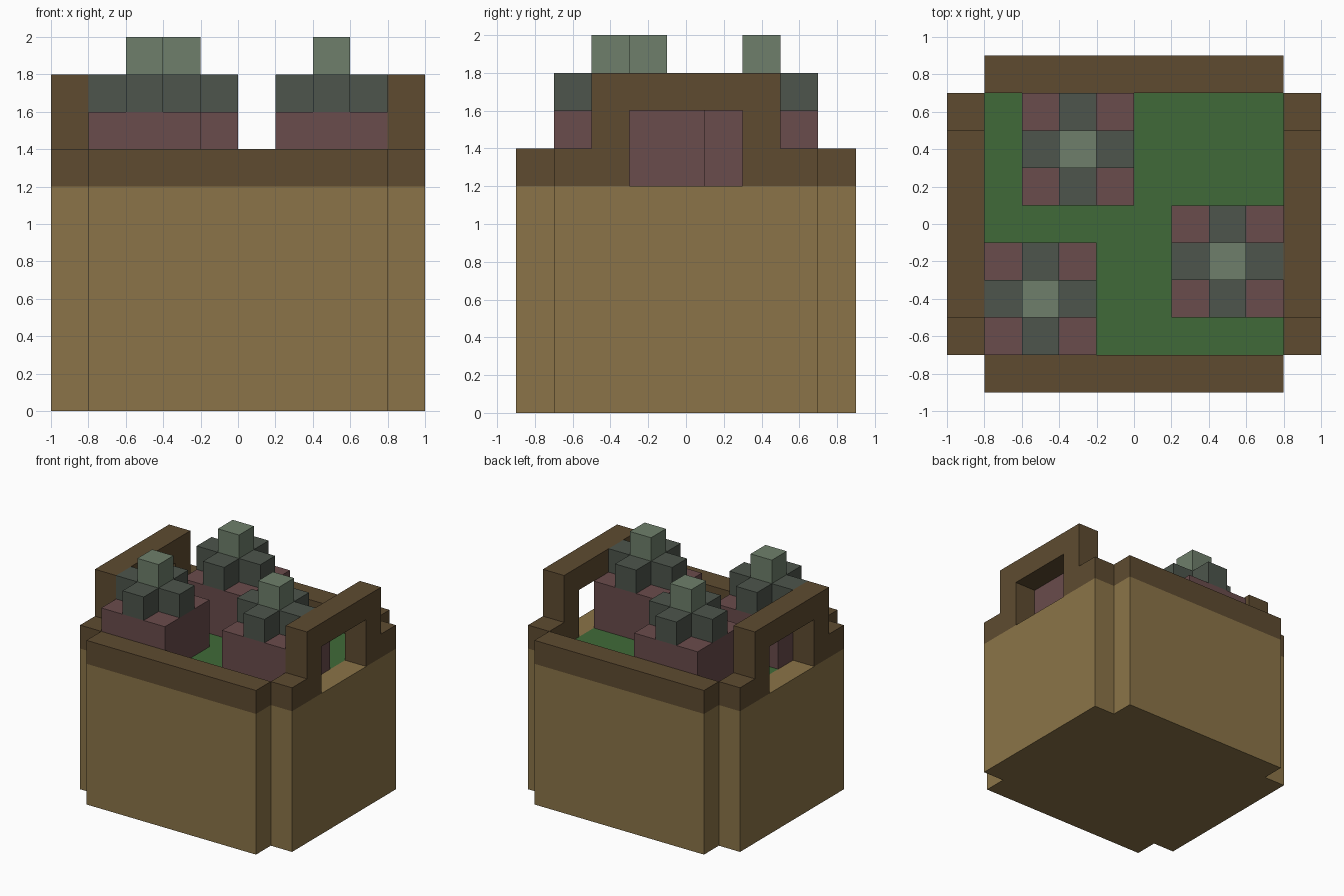
import bpy
import bmesh

if "Cube" in bpy.data.objects:
    bpy.data.objects.remove(bpy.data.objects["Cube"])


def srgb(*rgb):
    """Convert 0-255 display values to linear."""
    lin = [(c / 255 / 12.92) if c < 11 else ((c / 255 + 0.055) / 1.055) ** 2.4 for c in rgb]
    return (*lin, 1.0)


def material(name, *rgb):
    m = bpy.data.materials.new(name)
    m.diffuse_color = srgb(*rgb)
    m.use_nodes = True
    m.node_tree.nodes["Principled BSDF"].inputs["Base Color"].default_value = m.diffuse_color
    return m


TAN = material("tan wicker", 139, 116, 72)
BROWN = material("dark brown trim", 94, 75, 48)
GREEN = material("green lining", 64, 106, 56)
RED = material("dusty red", 106, 76, 76)
SLATE = material("dark grey green", 77, 85, 76)
SAGE = material("light grey green", 110, 127, 107)


def finish(name, bm, *mats):
    bmesh.ops.recalc_face_normals(bm, faces=bm.faces)
    me = bpy.data.meshes.new(name)
    bm.to_mesh(me)
    bm.free()
    for m in mats:
        me.materials.append(m)
    ob = bpy.data.objects.new(name, me)
    bpy.context.collection.objects.link(ob)
    return ob


def prism(name, points, offset, *mats):
    """Extrude a flat outline of 3D points along an offset."""
    bm = bmesh.new()
    face = bm.faces.new([bm.verts.new(p) for p in points])
    ext = bmesh.ops.extrude_face_region(bm, geom=[face], use_keep_orig=True)
    verts = [g for g in ext["geom"] if isinstance(g, bmesh.types.BMVert)]
    bmesh.ops.translate(bm, verts=verts, vec=offset)
    return finish(name, bm, *mats)


def box(name, x0, x1, y0, y1, z0, z1, mat):
    pts = [(x0, y0, z0), (x1, y0, z0), (x1, y1, z0), (x0, y1, z0)]
    return prism(name, pts, (0, 0, z1 - z0), mat)


# Basket body: cross-shaped prism, its top split into a green middle and tan wall tops
quarter = [(1, 0.7), (0.8, 0.7), (0.8, 0.9)]
outline = (quarter + [(-x, y) for x, y in reversed(quarter)]
           + [(-x, -y) for x, y in quarter] + [(x, -y) for x, y in reversed(quarter)])
bm = bmesh.new()
low = [bm.verts.new((x, y, 0)) for x, y in outline]
top = [bm.verts.new((x, y, 1.2)) for x, y in outline]
bm.faces.new(low)
n = len(outline)
for i in range(n):
    j = (i + 1) % n
    bm.faces.new((low[i], low[j], top[j], top[i]))
for i in range(1, n, 3):
    bm.faces.new([top[(i + k) % n] for k in range(4)])
lining = bm.faces.new([top[i] for i in range(1, n, 3)])
lining.material_index = 1
finish("basket_body", bm, TAN, GREEN)

# Front and back rims
for name, y in (("front_rim", -0.9), ("back_rim", 0.7)):
    box(name, -0.8, 0.8, y, y + 0.2, 1.2, 1.4, BROWN)

# Side rims with their raised handles
half = [(0.3, 1.6), (0.3, 1.2), (0.7, 1.2), (0.7, 1.4), (0.5, 1.4), (0.5, 1.8)]
profile = half + [(-y, z) for y, z in reversed(half)]
for name, x in (("left_handle", -1), ("right_handle", 0.8)):
    prism(name, [(x, y, z) for y, z in profile], (0.2, 0, 0), BROWN)

# Stacked bundles: square base, cross of cubes, single cube on top
for k, (cx, cy) in enumerate([(-0.5, -0.4), (0.5, -0.2), (-0.3, 0.4)], 1):
    box(f"bundle_base_{k}", cx - 0.3, cx + 0.3, cy - 0.3, cy + 0.3, 1.2, 1.6, RED)
    a = [(0.3, 0.1), (0.1, 0.1), (0.1, 0.3)]
    cross = (a + [(-x, y) for x, y in reversed(a)]
             + [(-x, -y) for x, y in a] + [(x, -y) for x, y in reversed(a)])
    prism(f"bundle_cross_{k}", [(cx + x, cy + y, 1.6) for x, y in cross], (0, 0, 0.2), SLATE)
    box(f"bundle_tip_{k}", cx - 0.1, cx + 0.1, cy - 0.1, cy + 0.1, 1.8, 2.0, SAGE)
